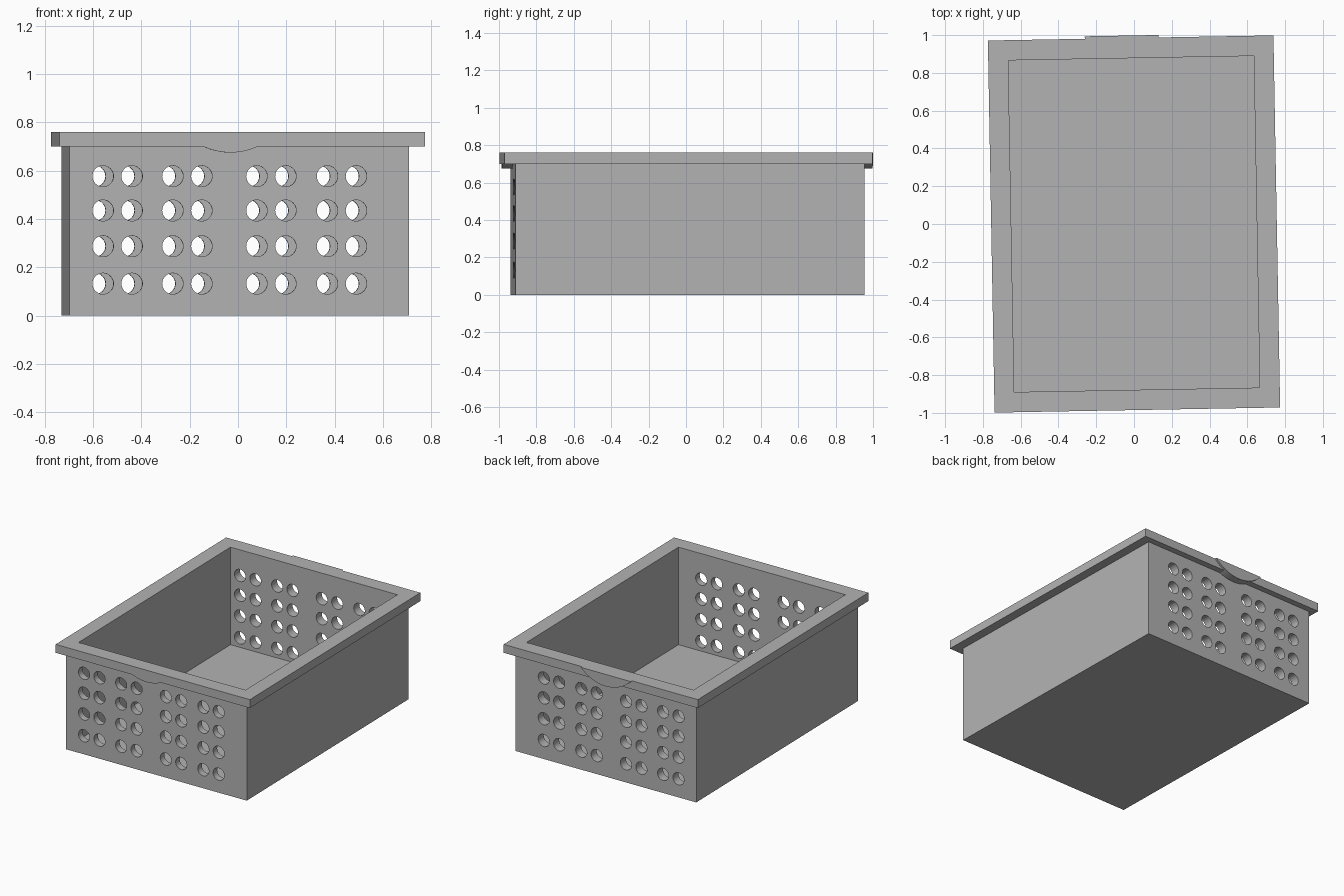
import bpy, bmesh, math
from mathutils import Matrix, Vector

cube = bpy.data.objects.get("Cube")
if cube:
    bpy.data.objects.remove(cube, do_unlink=True)

TURN = math.radians(1.03)        # the whole basket is turned slightly
INNER_X, INNER_Y = 0.65, 0.878   # half size of the opening
RIM_X, RIM_Y = 0.756, 0.985      # half size of the rim
RIM_LOW, RIM_TOP = 0.70, 0.76
FRONT, BACK = -0.925, 0.942      # outer faces of the body
MID = -0.048                     # centre of the holes and grips

grey = bpy.data.materials.new("plain grey")
grey.use_nodes = True
grey.diffuse_color = (0.45, 0.45, 0.45, 1)
grey.node_tree.nodes["Principled BSDF"].inputs["Base Color"].default_value = grey.diffuse_color


def finish(name, bm):
    bmesh.ops.recalc_face_normals(bm, faces=bm.faces)
    mesh = bpy.data.meshes.new(name)
    bm.to_mesh(mesh)
    bm.free()
    mesh.materials.append(grey)
    obj = bpy.data.objects.new(name, mesh)
    obj.rotation_euler.z = TURN
    bpy.context.collection.objects.link(obj)
    return obj


def box(name, low, high):
    low, high = Vector(low), Vector(high)
    bm = bmesh.new()
    place = Matrix.Translation((low + high) / 2) @ Matrix.Diagonal((*(high - low), 1))
    bmesh.ops.create_cube(bm, size=1, matrix=place)
    return finish(name, bm)


def cut(obj, cutter):
    mod = obj.modifiers.new("cut", 'BOOLEAN')
    mod.operation, mod.solver, mod.object = 'DIFFERENCE', 'EXACT', cutter
    bpy.context.view_layer.objects.active = obj
    bpy.ops.object.modifier_apply(modifier=mod.name)
    bpy.data.objects.remove(cutter, do_unlink=True)


def grip(name, y0, y1, top):
    """Part of a disc below the height top, extruded from y0 to y1."""
    radius, centre = 0.266, 0.941
    half = math.acos((centre - top) / radius)
    bm = bmesh.new()
    verts = []
    for i in range(25):
        a = half * (i / 12 - 1)
        verts.append(bm.verts.new((MID + radius * math.sin(a), y0, centre - radius * math.cos(a))))
    face = bm.faces.new(verts)
    side = bmesh.ops.extrude_face_region(bm, geom=[face])
    moved = [v for v in side["geom"] if isinstance(v, bmesh.types.BMVert)]
    bmesh.ops.translate(bm, verts=moved, vec=(0, y1 - y0, 0))
    return finish(name, bm)


# Body with its cavity
body = box("basket_body", (-0.7145, FRONT, 0), (0.6915, BACK, RIM_LOW))
cut(body, box("cavity_cutter", (-INNER_X, -INNER_Y, 0.065), (INNER_X, INNER_Y, 1)))

# Paired round holes through the front and back walls
bm = bmesh.new()
for pair in (-0.516, -0.227, 0.121, 0.413):
    for x in (pair - 0.06, pair + 0.06):
        for z in (0.132, 0.287, 0.435, 0.577):
            place = Matrix.Translation((x, 0, z)) @ Matrix.Rotation(math.pi / 2, 4, 'X')
            bmesh.ops.create_cone(bm, cap_ends=True, segments=32, radius1=0.0435,
                                  radius2=0.0435, depth=2.2, matrix=place)
cut(body, finish("hole_cutter", bm))

# Overhanging rim
rim = box("rim", (-RIM_X, -RIM_Y, RIM_LOW), (RIM_X, RIM_Y, RIM_TOP))
cut(rim, box("rim_cutter", (-INNER_X, -INNER_Y, 0.5), (INNER_X, INNER_Y, 1)))

# Curved grips under the rim, and the raised plate on the back
parts = [body, rim,
         grip("front_grip", -RIM_Y, FRONT, RIM_LOW),
         grip("back_grip", BACK, RIM_Y, RIM_LOW),
         grip("back_grip_plate", RIM_Y, RIM_Y + 0.013, RIM_TOP)]

# Smooth round surfaces, sharp corners
bpy.ops.object.select_all(action='DESELECT')
for obj in parts:
    obj.select_set(True)
bpy.context.view_layer.objects.active = body
bpy.ops.object.shade_smooth_by_angle(angle=math.radians(30))
